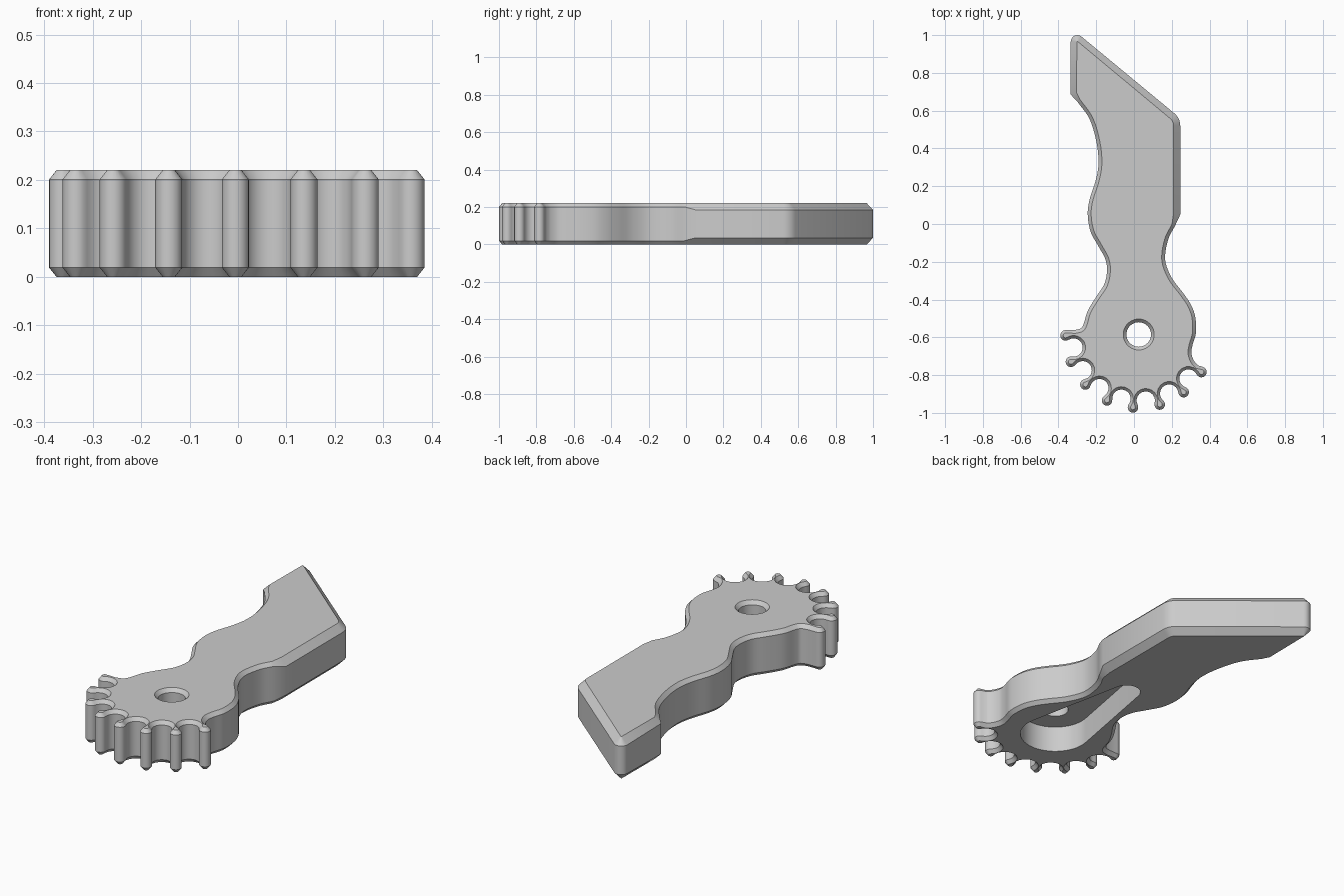
import bpy, bmesh, math
from mathutils import Vector

if "Cube" in bpy.data.objects:
    bpy.data.objects.remove(bpy.data.objects["Cube"])

H = 0.22                      # plate thickness
RECESS = 0.14                 # depth of the underside pocket
HUB = Vector((0.025, -0.585))
TIP_R, TIP_DIST, GUL_DIST = 0.028, 0.387, 0.352
STEP, FIRST, TEETH = 21.2, 180.7, 8


def polar(c, r, deg):
    a = math.radians(deg)
    return Vector((c[0] + r * math.cos(a), c[1] + r * math.sin(a)))


def arc(c, r, a0, a1, n):
    return [polar(c, r, a0 + (a1 - a0) * i / n) for i in range(n + 1)]


def spline(pts, n=5):
    """Smooth curve through the given points."""
    p = [Vector(q) for q in pts]
    p = [2 * p[0] - p[1]] + p + [2 * p[-1] - p[-2]]
    out = []
    for i in range(1, len(p) - 2):
        a, b, c, d = p[i - 1:i + 3]
        for k in range(n):
            t = k / n
            out.append(0.5 * (2 * b + (c - a) * t + (2 * a - 5 * b + 4 * c - d) * t * t
                              + (3 * b - a - 3 * c + d) * t ** 3))
    return out + [p[-2]]


# Outline pieces, counter-clockwise, each point with (chamfer width, chamfer height)
outline = []


def add(points, w, h):
    for q in points:
        if not outline or (q - outline[-1][0]).length > 1e-4:
            outline.append((q, w, h))


# Right side: body bulge and neck
add(spline([(0.338, -0.748), (0.318, -0.725), (0.304, -0.685), (0.31, -0.64), (0.328, -0.575),
            (0.324, -0.49), (0.3, -0.425), (0.26, -0.365), (0.2, -0.285), (0.165, -0.19),
            (0.18, -0.085), (0.217, -0.01)]), 0.018, 0.019)
# Blade: straight edge, rounded shoulder, slanted end, tip, straight back edge
add([Vector((0.245, 0.05))], 0.035, 0.035)
add(arc((0.16, 0.52), 0.085, 0, 50.4, 6), 0.035, 0.035)
add(arc((-0.3, 0.965), 0.035, 50.4, 180, 7), 0.033, 0.035)
add([Vector((-0.335, 0.685))], 0.03, 0.03)
# Left side: blade hollow, bump, neck and body
add(spline([(-0.3, 0.648), (-0.235, 0.555), (-0.198, 0.43), (-0.188, 0.32), (-0.203, 0.23),
            (-0.235, 0.13), (-0.245, 0.05), (-0.23, -0.04), (-0.19, -0.115), (-0.152, -0.185),
            (-0.143, -0.25), (-0.158, -0.32), (-0.2, -0.385), (-0.245, -0.46), (-0.265, -0.525),
            (-0.28, -0.552), (-0.312, -0.561)]), 0.018, 0.019)
# Teeth: round tips joined by tangent round gullets
half = math.radians(STEP / 2)
tan_t, rad_t = GUL_DIST * math.sin(half), GUL_DIST * math.cos(half) - TIP_DIST
gul_r = math.hypot(tan_t, rad_t) - TIP_R
tip_a = math.degrees(math.atan2(tan_t, rad_t))
gul_a = math.degrees(math.atan2(TIP_DIST * math.sin(half), TIP_DIST * math.cos(half) - GUL_DIST))
for i in range(TEETH):
    a = FIRST + i * STEP
    start = -100 if i == 0 else -tip_a
    end = 100 if i == TEETH - 1 else tip_a
    add(arc(polar(HUB, TIP_DIST, a), TIP_R, a + start, a + end, 12), 0.015, 0.019)
    if i < TEETH - 1:
        g = a + STEP / 2
        add(arc(polar(HUB, GUL_DIST, g), gul_r, g - gul_a, g - 360 + gul_a, 12), 0.015, 0.019)


def inset(data):
    """Move every point inward by its own width, mitred at corners."""
    res, n = [], len(data)
    for i in range(n):
        p, w, _ = data[i]
        d1 = (p - data[i - 1][0]).normalized()
        d2 = (data[(i + 1) % n][0] - p).normalized()
        n1, n2 = Vector((-d1.y, d1.x)), Vector((-d2.y, d2.x))
        res.append(p + (n1 + n2) * (w / (1 + n1.dot(n2))))
    return res


bm = bmesh.new()


def ring(points, zs):
    return [bm.verts.new((p.x, p.y, z)) for p, z in zip(points, zs)]


def bridge(a, b):
    for i in range(len(a)):
        j = (i + 1) % len(a)
        bm.faces.new((a[i], a[j], b[j], b[i]))


def cap(outer, inner):
    """Flat face between an outer loop and an inner loop."""
    edges = []
    for loop in (outer, inner):
        for i in range(len(loop)):
            pair = (loop[i], loop[(i + 1) % len(loop)])
            edges.append(bm.edges.get(pair) or bm.edges.new(pair))
    bmesh.ops.triangle_fill(bm, edges=edges, use_beauty=True, use_dissolve=False)


# Chamfered outer wall
pts, ins = [d[0] for d in outline], inset(outline)
m = len(pts)
bottom = ring(ins, [0] * m)
low = ring(pts, [d[2] for d in outline])
high = ring(pts, [H - d[2] for d in outline])
top = ring(ins, [H] * m)
bridge(bottom, low)
bridge(low, high)
bridge(high, top)

# Pivot hole with chamfered rim
N = 40
circle = lambda r: [polar(HUB, r, 360 * i / N) for i in range(N)]
rim = ring(circle(0.082), [H] * N)
neck = ring(circle(0.065), [H - 0.019] * N)
hole = ring(circle(0.065), [RECESS] * N)
bridge(rim, neck)
bridge(neck, hole)

# Underside teardrop pocket: big circle at the pivot tapering to a small round end
END, R1, R2 = Vector((0.02, -0.035)), 0.175, 0.07
lean = math.degrees(math.asin((R1 - R2) / (END - HUB).length))
drop = arc(END, R2, lean, 180 - lean, 14) + arc(HUB, R1, 180 - lean, 360 + lean, 28)
pocket_low = ring(drop, [0] * len(drop))
pocket_high = ring(drop, [RECESS] * len(drop))
bridge(pocket_low, pocket_high)

# Flat faces
cap(top, rim)
cap(bottom, pocket_low)
cap(pocket_high, hole)
bmesh.ops.recalc_face_normals(bm, faces=bm.faces[:])

mesh = bpy.data.meshes.new("toothed_lever")
bm.to_mesh(mesh)
bm.free()
obj = bpy.data.objects.new("toothed_lever", mesh)
bpy.context.collection.objects.link(obj)
mat = bpy.data.materials.new("plain grey")
mat.diffuse_color = (0.6, 0.6, 0.6, 1)
mat.use_nodes = True
mat.node_tree.nodes["Principled BSDF"].inputs["Base Color"].default_value = mat.diffuse_color
mesh.materials.append(mat)
bpy.context.view_layer.objects.active = obj
obj.select_set(True)
bpy.ops.object.shade_smooth_by_angle(angle=math.radians(30))
